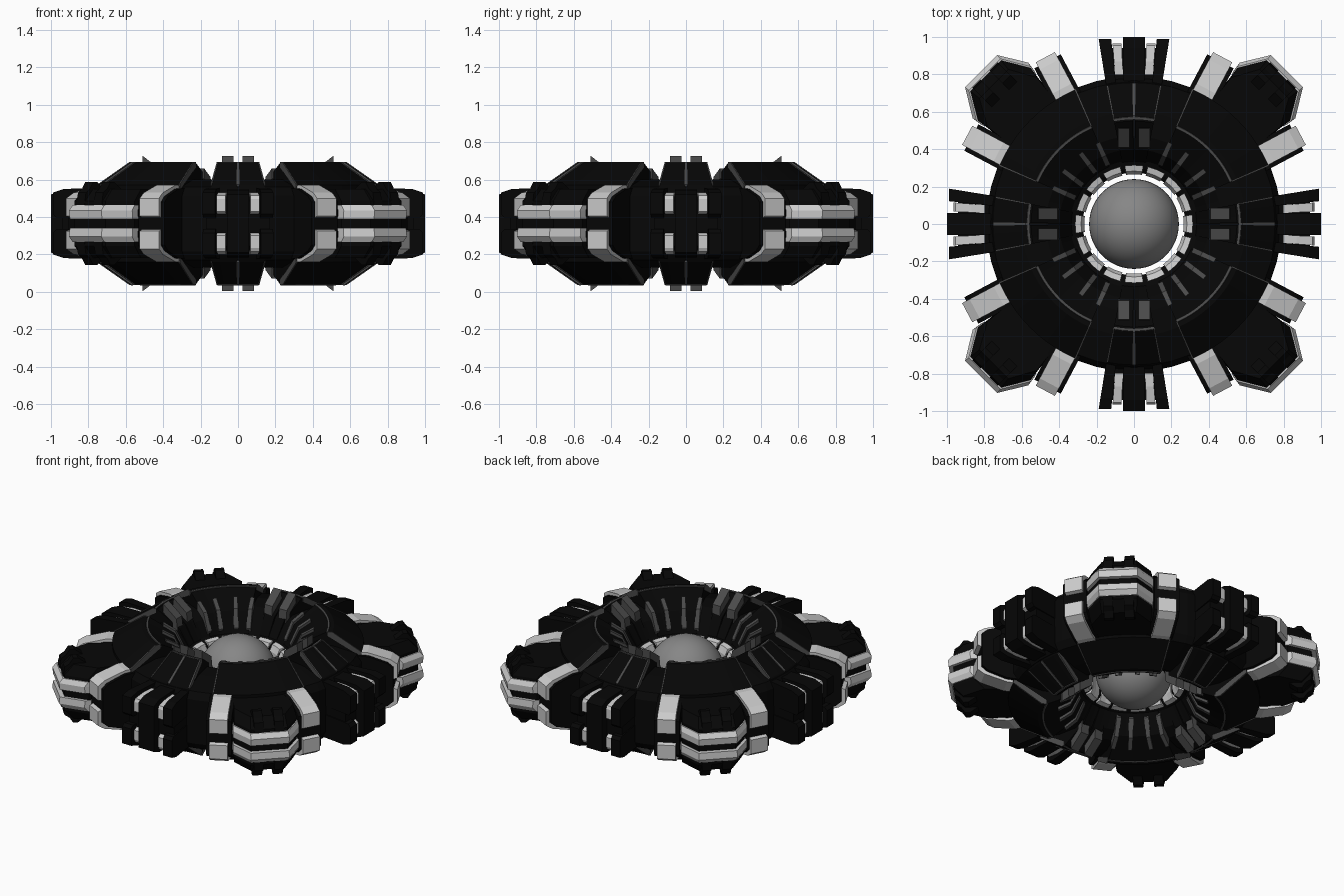
import bpy, bmesh
from math import radians, cos, sin
from mathutils import Matrix, Vector

if "Cube" in bpy.data.objects:
    bpy.data.objects.remove(bpy.data.objects["Cube"])

MID = 0.365          # height of the symmetry plane
CARD = [0, 90, 180, 270]
DIAG = [45, 135, 225, 315]


def material(name, v):
    m = bpy.data.materials.new(name)
    m.diffuse_color = (v, v, v, 1)
    m.use_nodes = True
    m.node_tree.nodes["Principled BSDF"].inputs["Base Color"].default_value = m.diffuse_color
    return m


BLACK = material("black_hull", 0.002)
DARK = material("dark_grey", 0.07)
MIDGREY = material("mid_grey", 0.24)
LIGHT = material("light_grey", 0.65)


# --- helpers: a solid is a list of matching cross-section loops ---
def spin(profile, a0, a1, n):
    """Sweep an (r, z) profile from angle a0 to a1."""
    out = []
    for i in range(n + 1):
        a = radians(a0 + (a1 - a0) * i / n)
        out.append([Vector((r * cos(a), r * sin(a), z)) for r, z in profile])
    return out


def prism(profile, t0, t1, flare=0.0):
    """Extrude an (r, z) profile sideways, flaring with radius."""
    return [[Vector((r, t * (1 + flare * (r - 0.78)), z)) for r, z in profile]
            for t in (t0, t1)]


def pair(profile, t0, t1, flare=0.0):
    return [prism(profile, t0, t1, flare), prism(profile, -t1, -t0, flare)]


def slab(plan, levels):
    """Stack an (r, t) outline at (z, inset) levels."""
    return [[Vector((r - d, t * (1 - d), z)) for r, t in plan] for z, d in levels]


def sym(upper):
    return upper + [(r, -z) for r, z in reversed(upper)]


def build(name, solids, mat, angles=(0,), mirror=False, closed=False):
    bm = bmesh.new()
    for ang in angles:
        rot = Matrix.Rotation(radians(ang), 3, 'Z')
        for s in (1, -1) if mirror else (1,):
            for loops in solids:
                rings = []
                for lp in loops[:-1] if closed else loops:
                    rings.append([bm.verts.new(rot @ Vector((p.x, p.y, p.z * s))) for p in lp])
                if not closed:
                    bm.faces.new(rings[0])
                    bm.faces.new(rings[-1])
                n = len(rings[0])
                for k in range(len(rings) - (0 if closed else 1)):
                    a, b = rings[k], rings[(k + 1) % len(rings)]
                    for i in range(n):
                        j = (i + 1) % n
                        bm.faces.new((a[i], a[j], b[j], b[i]))
    bmesh.ops.recalc_face_normals(bm, faces=bm.faces)
    me = bpy.data.meshes.new(name)
    bm.to_mesh(me)
    bm.free()
    me.materials.append(mat)
    ob = bpy.data.objects.new(name, me)
    ob.location.z = MID
    bpy.context.collection.objects.link(ob)
    return ob


# --- floating core sphere ---
bpy.ops.mesh.primitive_uv_sphere_add(segments=48, ring_count=24, radius=0.24, location=(0, 0, MID))
core = bpy.context.object
core.name = "core_sphere"
core.data.materials.append(MIDGREY)
bpy.ops.object.shade_smooth()

# --- main ring hull ---
hull = sym([(.275, .07), (.30, .092), (.34, .11), (.40, .2), (.47, .235), (.60, .235), (.76, .195), (.79, .15)])
build("ring_hull", [spin(hull, 0, 360, 48)], BLACK, closed=True)

# --- light blocks round the central opening ---
collar = sym([(.266, .06), (.283, .1), (.315, .108)])
build("collar_blocks", [spin(collar, -9, 9, 2)], LIGHT,
      [i * 22.5 for i in range(16)])

# --- raised armour panels, four wide and four split narrow ones ---
panel = [(.33, .1), (.40, .235), (.565, .325), (.60, .325), (.785, .205), (.785, .15), (.6, .1)]
narrow = [(.33, .1), (.40, .22), (.55, .325), (.578, .325), (.75, .205), (.785, .15), (.6, .1)]
build("wide_panels", [spin(panel, -21.5, 21.5, 10)], BLACK, DIAG, True)
build("narrow_panels", [spin(narrow, .5, 11, 3), spin(narrow, -11, -.5, 3)], BLACK, CARD, True)

# --- thin trim along panel edges ---
rim = [(.56, .31), (.56, .328), (.572, .33), (.58, .31)]
edge = [(.57, .3), (.57, .329), (.602, .329), (.788, .209), (.78, .18)]
slim = [(.56, .3), (.56, .329), (.58, .329), (.753, .208), (.745, .18)]
build("wide_panel_trim", [spin(rim, -21.5, 21.5, 10), spin(edge, -21.8, -21.2, 1),
                          spin(edge, 21.2, 21.8, 1)], DARK, DIAG, True)
build("narrow_panel_trim", [spin(rim, -11, 11, 5), spin(slim, -11.3, -10.7, 1),
                            spin(slim, 10.7, 11.3, 1), spin(slim, -.6, .6, 1)], DARK, CARD, True)

# --- funnel wall fins and ribs ---
fin = [(.40, .2), (.41, .285), (.51, .362), (.515, .22)]
build("rim_fins", pair(fin, .025, .085), DARK, CARD, True)
rib = [(.35, .1), (.342, .14), (.395, .25), (.475, .295), (.475, .24)]
build("funnel_ribs", [prism(rib, -.01, .01, -1)], DARK,
      [d + o for d in DIAG for o in (-21, -8, 8, 21)], True)

# --- cardinal outriggers: paired arms, centre spine, web and light inserts ---
arm = [(.74, .03), (.74, .19), (.93, .185), (.99, .165), (.99, .05), (.97, .03)]
spine = sym([(.74, .185), (.94, .18), (1.0, .155)])
web = sym([(.74, .17), (.86, .155), (.94, .12)])
insert = [(.80, .05), (.80, .165), (.87, .165), (.955, .15), (.965, .13), (.965, .065), (.94, .05)]
build("outrigger_arms", pair(arm, .1, .155, 1.05), BLACK, CARD, True)
build("outrigger_spine", [prism(spine, -.055, .055, .3)], BLACK, CARD)
build("outrigger_web", [prism(web, -.15, .15, .9)], BLACK, CARD)
build("outrigger_inserts", pair(insert, .058, .1, .8), LIGHT, CARD, True)

# --- clamps flanking the diagonal pods, with black carriers ---
CL = [c + s * 28 for c in CARD for s in (1, -1)]
clamp = [(.78, .03), (.78, .205), (.82, .205), (.965, .165), (1.01, .135), (1.01, .04), (.98, .03)]
build("clamps", [prism(clamp, -.058, .058)], LIGHT, CL, True)
carrier = sym([(.74, .19), (.83, .185), (.95, .145), (.985, .115)])
build("clamp_carriers", [prism(carrier, -.08, .08)], BLACK, CL)

# --- diagonal pods: faceted black core, two light chevron bands ---
plan = [(.74, -.19), (.9, -.19), (1.01, -.205), (1.15, -.12),
        (1.15, .12), (1.01, .205), (.9, .19), (.74, .19)]
build("pod_cores", [slab(plan, [(-.185, .09), (-.12, .03), (.12, .03), (.185, .09)])], BLACK, DIAG)
band = [(.96, -.203), (1.01, -.21), (1.155, -.122), (1.155, .122), (1.01, .21), (.96, .203)]
build("pod_bands", [slab(band, [(.025, .005), (.07, 0), (.1, .025)])], LIGHT, DIAG, True)

# --- pointed claws gripping pod top and bottom ---
claw = [(.94, .12), (.98, .185), (1.03, .222), (1.06, .222), (1.085, .185), (1.115, .165), (1.125, .1)]
build("pod_claws", pair(claw, .035, .095), BLACK, DIAG, True)
